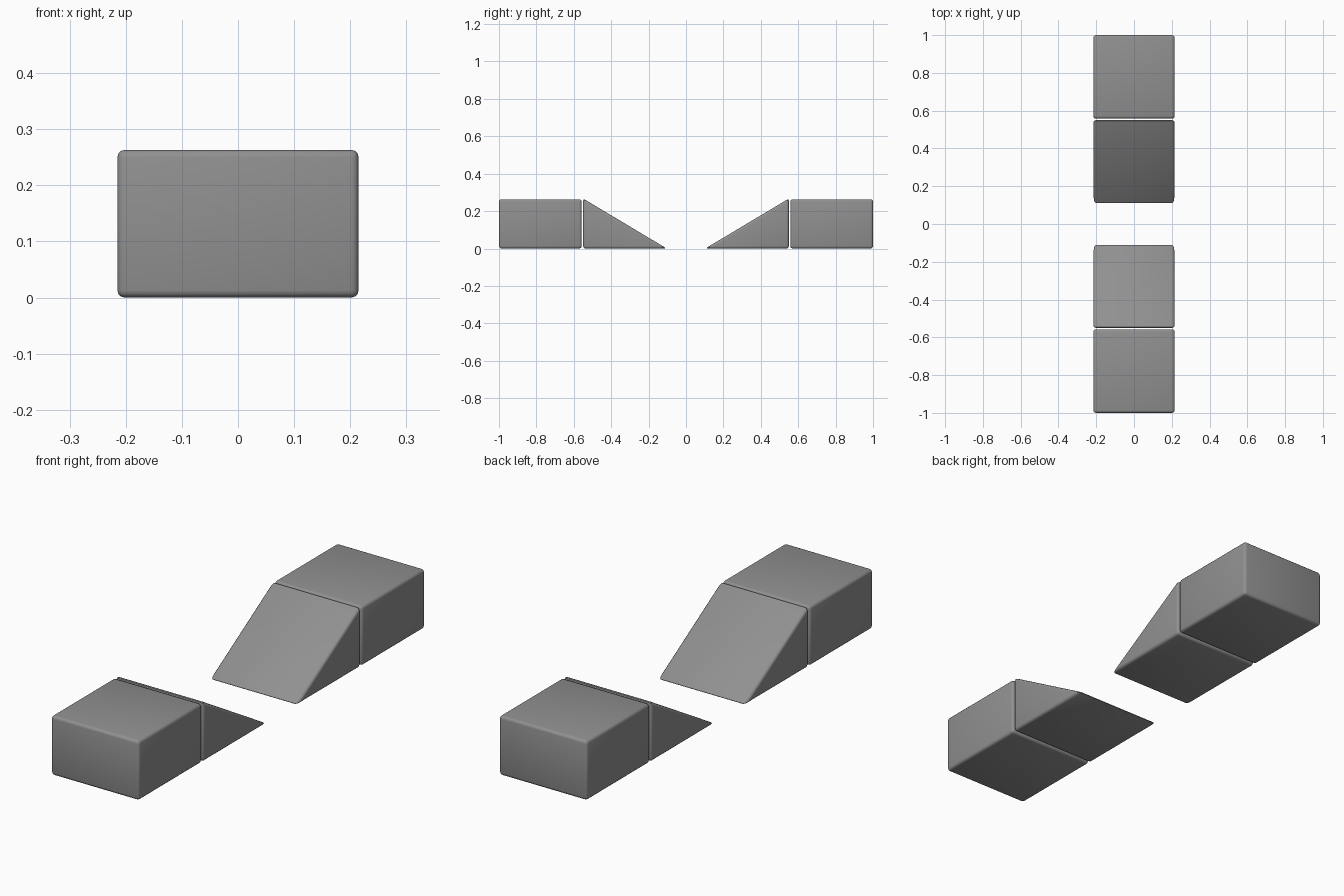
import bpy

cube = bpy.data.objects.get("Cube")
if cube:
    bpy.data.objects.remove(cube, do_unlink=True)

HALF_WIDTH, HEIGHT = 0.215, 0.263

grey = bpy.data.materials.new("mid_grey")
grey.use_nodes = True
colour = (0.28, 0.28, 0.28, 1)
grey.diffuse_color = colour
grey.node_tree.nodes["Principled BSDF"].inputs["Base Color"].default_value = colour


def prism(name, profile, side):
    """Extrude a (y, z) profile across x and round its edges."""
    n = len(profile)
    verts = [(x, side * y, z) for x in (-HALF_WIDTH, HALF_WIDTH) for y, z in profile]
    faces = [tuple(range(n)), tuple(range(2 * n - 1, n - 1, -1))]
    faces += [(i, i + n, (i + 1) % n + n, (i + 1) % n) for i in range(n)]
    if side > 0:
        faces = [f[::-1] for f in faces]
    mesh = bpy.data.meshes.new(name)
    mesh.from_pydata(verts, [], faces)
    mesh.materials.append(grey)
    obj = bpy.data.objects.new(name, mesh)
    bpy.context.collection.objects.link(obj)
    bevel = obj.modifiers.new("rounded_edges", "BEVEL")
    bevel.width = 0.013
    bevel.segments = 3
    bevel.limit_method = "NONE"
    bpy.ops.object.select_all(action="DESELECT")
    obj.select_set(True)
    bpy.context.view_layer.objects.active = obj
    bpy.ops.object.modifier_apply(modifier=bevel.name)
    bpy.ops.object.shade_smooth_by_angle()


# A block and a ramp at each end, ramps sloping down to the middle
for label, side in (("front", -1), ("back", 1)):
    prism(label + "_block", [(0.558, 0), (1, 0), (1, HEIGHT), (0.558, HEIGHT)], side)
    prism(label + "_ramp", [(0.103, 0), (0.55, 0), (0.55, HEIGHT + 0.004)], side)
